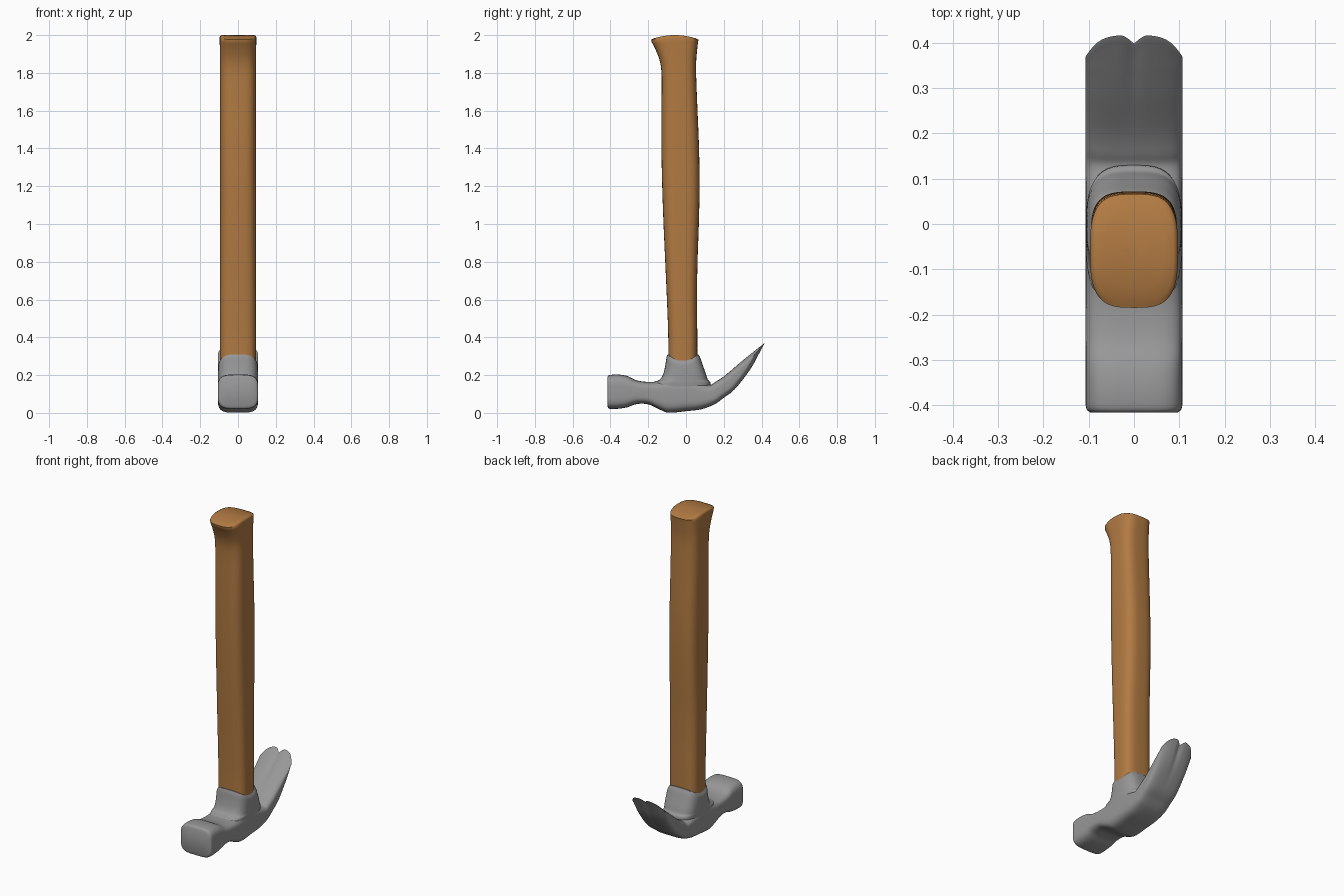
import bpy, bmesh, math

if "Cube" in bpy.data.objects:
    bpy.data.objects.remove(bpy.data.objects["Cube"])


def material(name, rgb):
    m = bpy.data.materials.new(name)
    m.diffuse_color = (*rgb, 1)
    m.use_nodes = True
    m.node_tree.nodes["Principled BSDF"].inputs["Base Color"].default_value = m.diffuse_color
    return m


steel = material("grey steel", (0.31, 0.31, 0.31))
wood = material("brown wood", (0.44, 0.195, 0.055))


def spline(rows, t):
    """Smooth interpolation of a table of rows at a fractional row index."""
    n = len(rows)
    i = max(0, min(int(t), n - 2))
    f = t - i
    a, b, c, d = (rows[max(0, min(n - 1, k))] for k in (i - 1, i, i + 1, i + 2))
    return [q + 0.5 * f * (r - p + f * (2 * p - 5 * q + 4 * r - s + f * (3 * (q - r) + s - p)))
            for p, q, r, s in zip(a, b, c, d)]


def loft(name, rings, mat, angle=40):
    """Skin a list of rings; ends are closed with quads across each ring."""
    bm = bmesh.new()
    rings = [[bm.verts.new(p) for p in r] for r in rings]
    n = len(rings[0])
    for r, q in zip(rings, rings[1:]):
        for i in range(n):
            j = (i + 1) % n
            bm.faces.new((r[i], r[j], q[j], q[i]))
    for r in (rings[0], rings[-1]):
        for i in range(n // 2):
            quad = [r[i], r[i + 1], r[(n - i - 1) % n], r[(n - i) % n]]
            bm.faces.new(list(dict.fromkeys(quad)))
    bmesh.ops.recalc_face_normals(bm, faces=bm.faces)
    me = bpy.data.meshes.new(name)
    bm.to_mesh(me)
    bm.free()
    me.materials.append(mat)
    ob = bpy.data.objects.new(name, me)
    bpy.context.collection.objects.link(ob)
    bpy.ops.object.select_all(action='DESELECT')
    ob.select_set(True)
    bpy.context.view_layer.objects.active = ob
    bpy.ops.object.shade_smooth_by_angle(angle=math.radians(angle))
    return ob


def power(v, e):
    return math.copysign(abs(v) ** e, v)


def upright_ring(z, y0, y1, w, dip=0.0, scale=1.0, p=3.2, rim=False, n=64):
    """Rounded-square ring; dip lowers front/back edges, or the sides for a rim."""
    pts = []
    for i in range(n):
        a = 2 * math.pi * i / n
        u, v = power(math.cos(a), 2 / p) * scale, power(math.sin(a), 2 / p) * scale
        drop = dip * ((1 - v * v) if rim else v * v)
        pts.append((w * u, (y0 + y1) / 2 + v * (y1 - y0) / 2, z - drop))
    return pts


# Striking face, neck, cheek and claw: bottom (y, z), top (y, z), half width
HEAD = [
    (-.416, .034, -.416, .190, .096), (-.405, .022, -.405, .200, .106),
    (-.36, .022, -.36, .203, .107), (-.31, .030, -.31, .195, .107),
    (-.26, .047, -.26, .172, .107), (-.20, .045, -.20, .164, .107),
    (-.14, .018, -.14, .168, .107), (-.09, .001, -.09, .180, .107),
    (0, .009, 0, .180, .107), (.08, .019, .06, .165, .107),
    (.15, .045, .122, .148, .107), (.20, .080, .155, .164, .107),
    (.26, .127, .205, .197, .107), (.34, .230, .285, .265, .107),
    (.385, .310, .350, .318, .107), (.417, .370, .412, .367, .107),
]
CLAW = 12          # claw end is shaped after this row
LAST = len(HEAD) - 1


def head_ring(t, n=88):
    yb, zb, yt, zt, w = spline(HEAD, t)
    hy, hz = (yt - yb) / 2, (zt - zb) / 2
    pts = []
    for i in range(n):
        a = 2 * math.pi * i / n
        c = math.cos(a)
        v = math.copysign(max(0, 1 - abs(c) ** 4) ** 0.25, math.sin(a))
        x = w * c
        s = t
        if t > CLAW:  # rounded corners and a V notch at the claw edge
            cut = 0.33 * abs(c) ** 3 + 0.16 * max(0, 1 - abs(x) / 0.026)
            s = CLAW + (t - CLAW) * (1 - cut)
        b = spline(HEAD, s)
        pts.append((x, (b[0] + b[2]) / 2 + v * hy, (b[1] + b[3]) / 2 + v * hz))
    return pts


STEPS = 5
loft("hammer_head", [head_ring(k / STEPS) for k in range(LAST * STEPS + 1)], steel)

# Socket flaring from the head up to the wooden shaft: z, y0, y1, half width, rim dip
SOCKET = [
    (.08, -.18, .12, .100, 0), (.155, -.180, .130, .106, 0),
    (.175, -.140, .116, .106, 0), (.205, -.121, .106, .106, .005),
    (.25, -.110, .090, .105, .018), (.29, -.104, .076, .103, .034),
    (.31, -.098, .066, .098, .042),
]
loft("socket", [upright_ring(*spline(SOCKET, k / 4)[:4], spline(SOCKET, k / 4)[4], rim=True)
                for k in range((len(SOCKET) - 1) * 4 + 1)], steel)

# Handle: z, front y, back y, half width
HANDLE = [
    (.20, -.094, .060, .095), (.40, -.094, .060, .095), (.60, -.101, .058, .095),
    (.80, -.110, .061, .095), (1.0, -.119, .068, .095), (1.2, -.126, .072, .095),
    (1.4, -.130, .069, .095), (1.6, -.130, .061, .095), (1.78, -.129, .054, .095),
    (1.86, -.138, .054, .095), (1.92, -.160, .059, .096), (1.965, -.183, .064, .097),
]
rings = [upright_ring(*spline(HANDLE, k / 4)) for k in range((len(HANDLE) - 1) * 4 + 1)]
# Domed butt end
for z, dip, scale in ((1.988, .012, 1.0), (1.996, .02, .97), (2.0, .022, .9),
                      (2.0, .022, .65), (2.0, .022, .35), (2.0, .022, .1)):
    rings.append(upright_ring(z, -.185, .066, .097, dip, scale))
loft("handle", rings, wood, 50)
